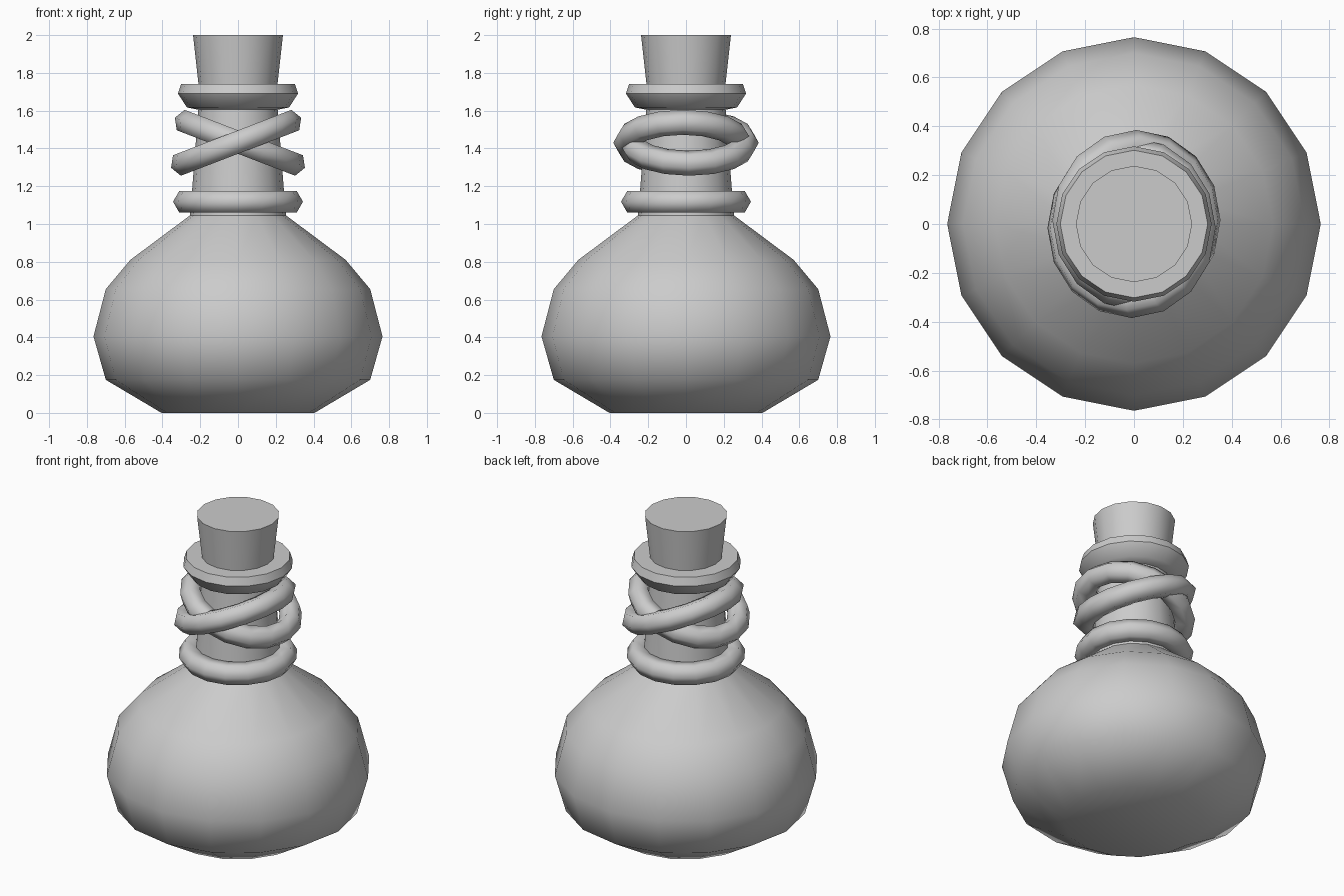
import bpy, math
from mathutils import Matrix

if "Cube" in bpy.data.objects:
    bpy.data.objects.remove(bpy.data.objects["Cube"])

SIDES = 16


def make_object(name, verts, faces, angle):
    mesh = bpy.data.meshes.new(name)
    mesh.from_pydata(verts, [], faces)
    mesh.update()
    obj = bpy.data.objects.new(name, mesh)
    bpy.context.collection.objects.link(obj)
    bpy.ops.object.select_all(action='DESELECT')
    obj.select_set(True)
    bpy.context.view_layer.objects.active = obj
    bpy.ops.object.shade_smooth_by_angle(angle=math.radians(angle))
    return obj


def lathe(name, profile, closed=False, caps=(False, False), angle=50):
    """Spin an (r, z) profile, listed bottom to top on the outside."""
    n = len(profile)
    verts = [(r * math.cos(2 * math.pi * s / SIDES), r * math.sin(2 * math.pi * s / SIDES), z)
             for r, z in profile for s in range(SIDES)]
    faces = []
    for i in range(n if closed else n - 1):
        a, b = i * SIDES, ((i + 1) % n) * SIDES
        for s in range(SIDES):
            t = (s + 1) % SIDES
            faces.append((a + s, a + t, b + t, b + s))
    if caps[0]:
        faces.append(tuple(reversed(range(SIDES))))
    if caps[1]:
        faces.append(tuple(range((n - 1) * SIDES, n * SIDES)))
    return make_object(name, verts, faces, angle)


def ring(name, major, minor):
    """Torus with a hexagonal section."""
    section = [(major + minor * math.cos(math.pi * k / 3), minor * math.sin(math.pi * k / 3))
               for k in range(6)]
    return lathe(name, section, closed=True, angle=75)


# Round flask body with a flat base
lathe("flask_body", [(0.405, 0), (0.70, 0.175), (0.765, 0.405), (0.70, 0.655),
                     (0.57, 0.81), (0.255, 1.045)], caps=(True, False))

# Tapered neck
lathe("neck", [(0.255, 1.045), (0.243, 1.18), (0.21, 1.61)])

# Lip at the mouth, flat on top
lathe("lip", [(0.21, 1.605), (0.27, 1.617), (0.318, 1.69), (0.302, 1.74), (0.20, 1.74)])

# Cork stopper
lathe("cork", [(0.208, 1.73), (0.238, 2.0)], caps=(True, True))

# Collar at the base of the neck
collar = ring("collar", 0.277, 0.067)
collar.location.z = 1.118

# Two tilted rings crossing around the neck, each a half turn of the other
for name, turn in (("cross_ring_a", 0), ("cross_ring_b", math.pi)):
    obj = ring(name, 0.302, 0.067)
    obj.matrix_world = (Matrix.Rotation(turn, 4, 'Z')
                        @ Matrix.Translation((-0.01, -0.016, 1.43))
                        @ Matrix.Rotation(math.radians(-21), 4, 'Y'))
